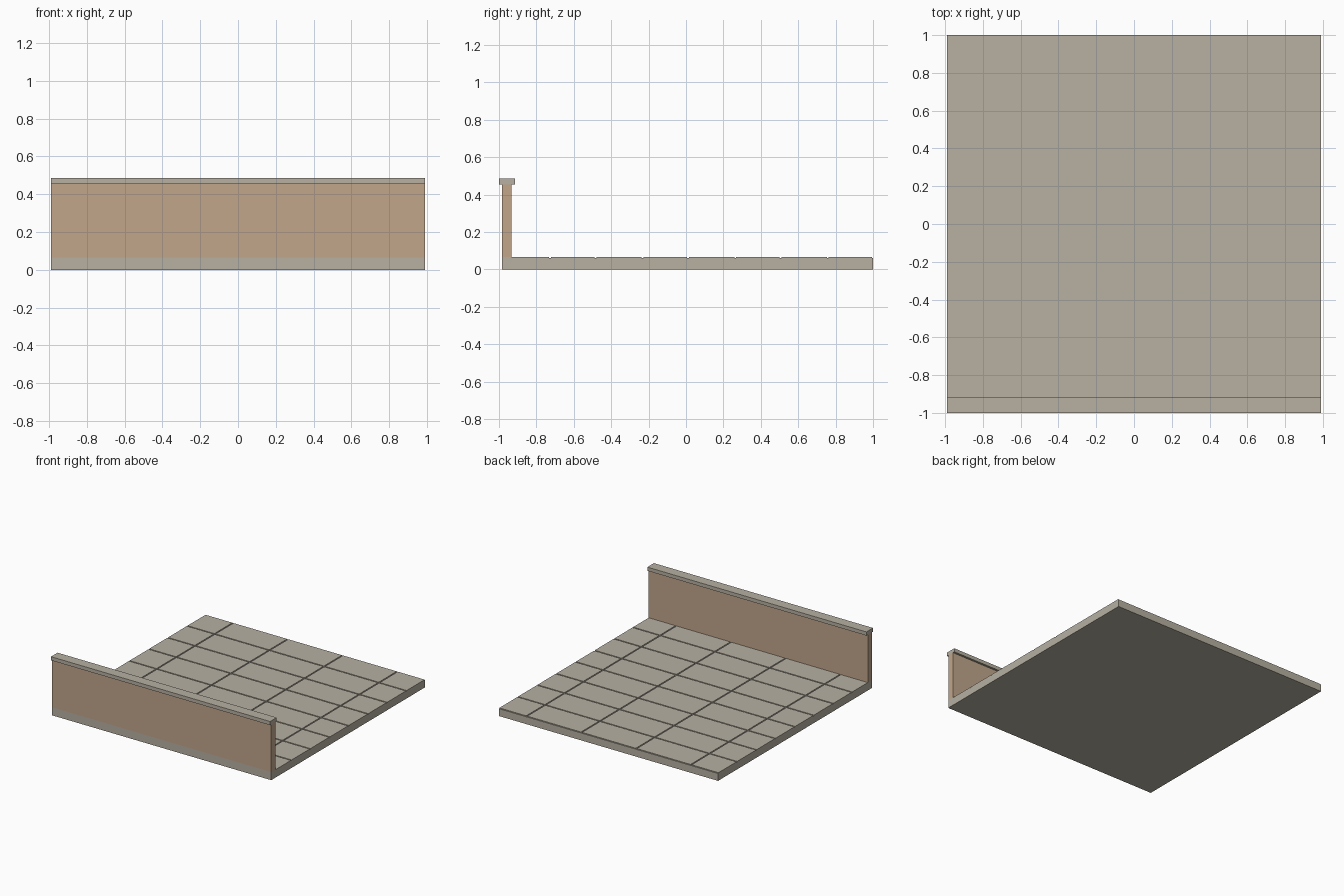
import bpy, bmesh
from mathutils import Vector

if "Cube" in bpy.data.objects:
    bpy.data.objects.remove(bpy.data.objects["Cube"])

HALF_X = 0.99
FRONT, BACK = -0.985, 1.0
WALL_BACK = -0.932
FLOOR_TOP = 0.065
GROOVE_W, GROOVE_D = 0.010, 0.005


def material(name, color):
    m = bpy.data.materials.new(name)
    m.diffuse_color = (*color, 1)
    m.use_nodes = True
    m.node_tree.nodes["Principled BSDF"].inputs["Base Color"].default_value = m.diffuse_color
    return m


stone = material("stone", (0.473, 0.434, 0.361))
plaster = material("plaster", (0.533, 0.381, 0.258))


def add_box(bm, x, y, z):
    verts = bmesh.ops.create_cube(bm, size=1)["verts"]
    for v in verts:
        v.co = Vector([r[0] if c < 0 else r[1] for c, r in zip(v.co, (x, y, z))])


def finish(bm, name, mat):
    bmesh.ops.recalc_face_normals(bm, faces=bm.faces[:])
    mesh = bpy.data.meshes.new(name)
    bm.to_mesh(mesh)
    bm.free()
    mesh.materials.append(mat)
    obj = bpy.data.objects.new(name, mesh)
    bpy.context.collection.objects.link(obj)
    return obj


def box(name, x, y, z, mat):
    bm = bmesh.new()
    add_box(bm, x, y, z)
    return finish(bm, name, mat)


# Paved floor: slab cut along the groove edges, then the tiles raised
h = GROOVE_W / 2
x_grooves = [(c - h, c + h) for c in (-0.7425, -0.2475, 0.2475, 0.7425)]
y_grooves = [(BACK - h, BACK + h)]
for i in range(4):
    edge = 0.506 - 0.495 * i
    for c in (edge + 0.252, edge):
        if c > WALL_BACK:
            y_grooves.append((c - h, c + h))

bm = bmesh.new()
add_box(bm, (-HALF_X, HALF_X), (FRONT, BACK), (0, FLOOR_TOP - GROOVE_D))


def cut(axis, value):
    normal = Vector((0, 0, 0))
    normal[axis] = 1
    bmesh.ops.bisect_plane(bm, geom=bm.verts[:] + bm.edges[:] + bm.faces[:],
                           plane_co=normal * value, plane_no=normal)


for axis, grooves in ((0, x_grooves), (1, y_grooves)):
    for pair in grooves:
        for value in pair:
            if value < BACK:
                cut(axis, value)
cut(1, WALL_BACK)


def is_tile(face):
    if face.normal.z < 0.9:
        return False
    c = face.calc_center_median()
    if c.y < WALL_BACK:
        return True
    return not (any(a < c.x < b for a, b in x_grooves)
                or any(a < c.y < b for a, b in y_grooves))


bm.normal_update()
tiles = [f for f in bm.faces if is_tile(f)]
raised = bmesh.ops.extrude_face_region(bm, geom=tiles)["geom"]
bmesh.ops.translate(bm, vec=(0, 0, GROOVE_D),
                    verts=[g for g in raised if isinstance(g, bmesh.types.BMVert)])
leftover = [f for f in tiles if f.is_valid]
if leftover:
    bmesh.ops.delete(bm, geom=leftover, context='FACES')
finish(bm, "tiled_floor", stone)

# Low front wall and its overhanging coping
box("front_wall", (-HALF_X, HALF_X), (FRONT, WALL_BACK), (FLOOR_TOP, 0.455), plaster)
box("wall_coping", (-HALF_X, HALF_X), (-1.0, -0.915), (0.455, 0.485), stone)
